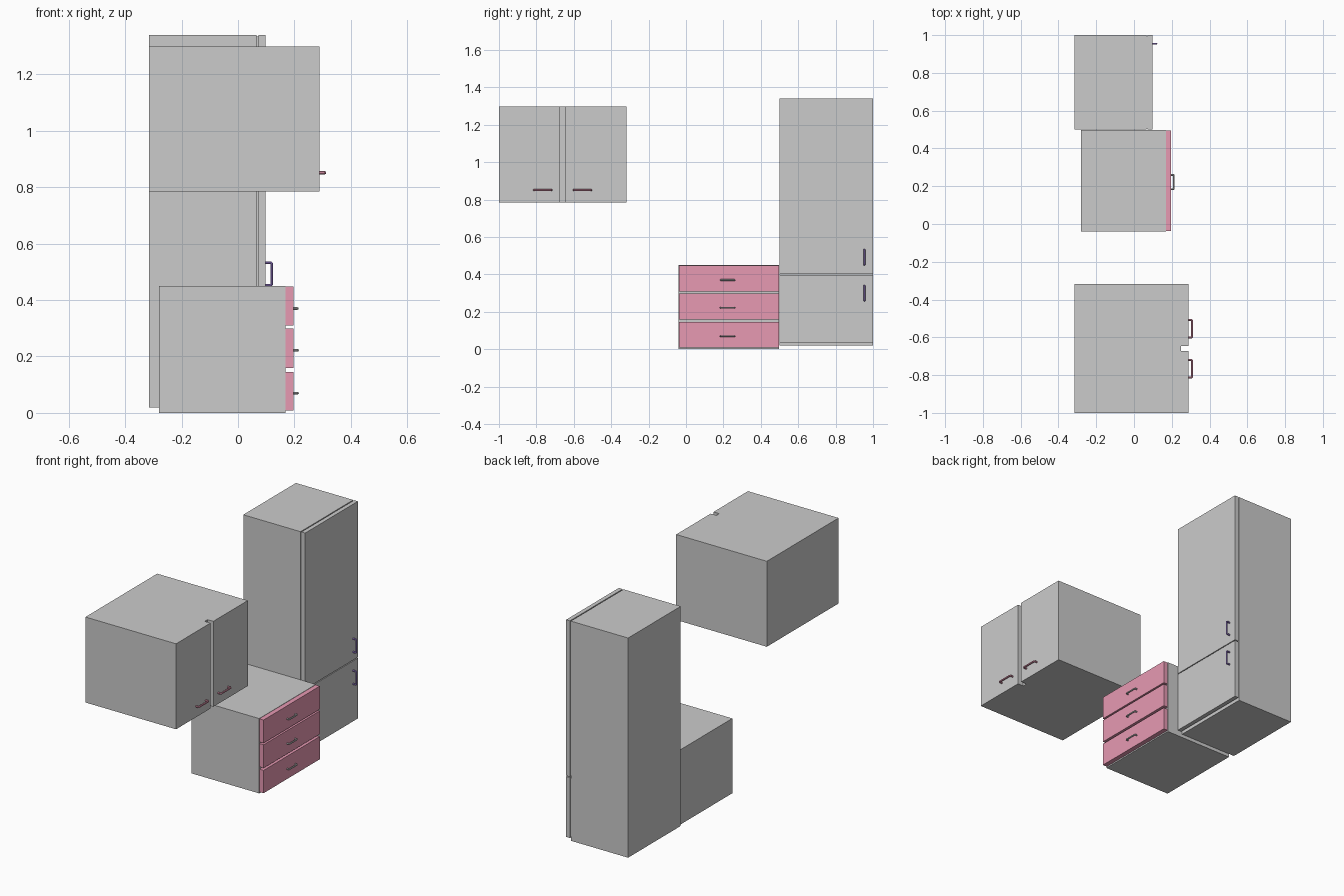
import bpy
import math
from mathutils import Vector

if "Cube" in bpy.data.objects:
    bpy.data.objects.remove(bpy.data.objects["Cube"])


def material(name, rgb):
    m = bpy.data.materials.new(name)
    m.diffuse_color = (*rgb, 1)
    m.use_nodes = True
    m.node_tree.nodes["Principled BSDF"].inputs["Base Color"].default_value = m.diffuse_color
    return m


PINK = material("rose_paint", (0.80, 0.32, 0.45))
PURPLE = material("violet_paint", (0.38, 0.24, 0.75))


def box(name, x, y, z, mat=None):
    """Box from (min, max) ranges on each axis."""
    bpy.ops.mesh.primitive_cube_add(size=1)
    ob = bpy.context.object
    ob.name = name
    ob.location = [(a + b) / 2 for a, b in (x, y, z)]
    ob.scale = [b - a for a, b in (x, y, z)]
    bpy.ops.object.transform_apply(location=True, rotation=False, scale=True)
    if mat:
        ob.data.materials.append(mat)
    return ob


def handle(name, x0, x1, mid, axis, length, r, mat=None):
    """U-shaped bar from x0 out to x1, running along the given axis."""
    d = Vector(axis)
    h = length / 2 - r
    xo = x1 - r
    c = r * 0.6
    profile = [(x0, -h), (xo - c, -h), (xo, -h + c),
               (xo, h - c), (xo - c, h), (x0, h)]
    cu = bpy.data.curves.new(name, 'CURVE')
    cu.dimensions = '3D'
    cu.bevel_depth = r
    cu.bevel_resolution = 2
    cu.use_fill_caps = True
    sp = cu.splines.new('POLY')
    sp.points.add(len(profile) - 1)
    for p, (x, t) in zip(sp.points, profile):
        p.co = (*(Vector((x, mid[0], mid[1])) + d * t), 1)
    ob = bpy.data.objects.new(name, cu)
    bpy.context.collection.objects.link(ob)
    bpy.ops.object.select_all(action='DESELECT')
    ob.select_set(True)
    bpy.context.view_layer.objects.active = ob
    bpy.ops.object.convert(target='MESH')
    ob = bpy.context.object
    ob.name = name
    if mat:
        ob.data.materials.append(mat)
    bpy.ops.object.shade_smooth_by_angle(angle=math.radians(40))


# Wall cabinet with two doors
box("wall_cabinet_body", (-0.315, 0.25), (-1.0, -0.318), (0.784, 1.298))
for side, y, hy in (("left", (-1.0, -0.673), -0.766),
                    ("right", (-0.646, -0.318), -0.554)):
    box(f"wall_cabinet_door_{side}", (0.25, 0.288), y, (0.784, 1.298))
    handle(f"wall_cabinet_handle_{side}", 0.248, 0.313, (hy, 0.851),
           (0, 1, 0), 0.104, 0.0055, PINK)

# Drawer unit with three drawers
box("drawer_unit_body", (-0.28, 0.169), (-0.04, 0.498), (0.0, 0.45))
for i, (z, hz) in enumerate((((0.008, 0.145), 0.07),
                             ((0.159, 0.299), 0.222),
                             ((0.309, 0.448), 0.37))):
    box(f"drawer_front_{i + 1}", (0.169, 0.197), (-0.038, 0.496), z, PINK)
    handle(f"drawer_handle_{i + 1}", 0.19, 0.216, (0.222, hz),
           (0, 1, 0), 0.084, 0.0045)

# Fridge with recessed door seal
box("fridge_body", (-0.315, 0.066), (0.5, 1.0), (0.019, 1.34))
for part, z, hz in (("lower", (0.034, 0.397), 0.3),
                    ("upper", (0.402, 1.34), 0.492)):
    box(f"fridge_seal_{part}", (0.064, 0.074), (0.506, 0.994),
        (z[0] + 0.006, z[1] - 0.006))
    box(f"fridge_door_{part}", (0.072, 0.097), (0.5, 1.0), z)
    handle(f"fridge_handle_{part}", 0.068, 0.124, (0.954, hz),
           (0, 0, 1), 0.09, 0.005, PURPLE)
